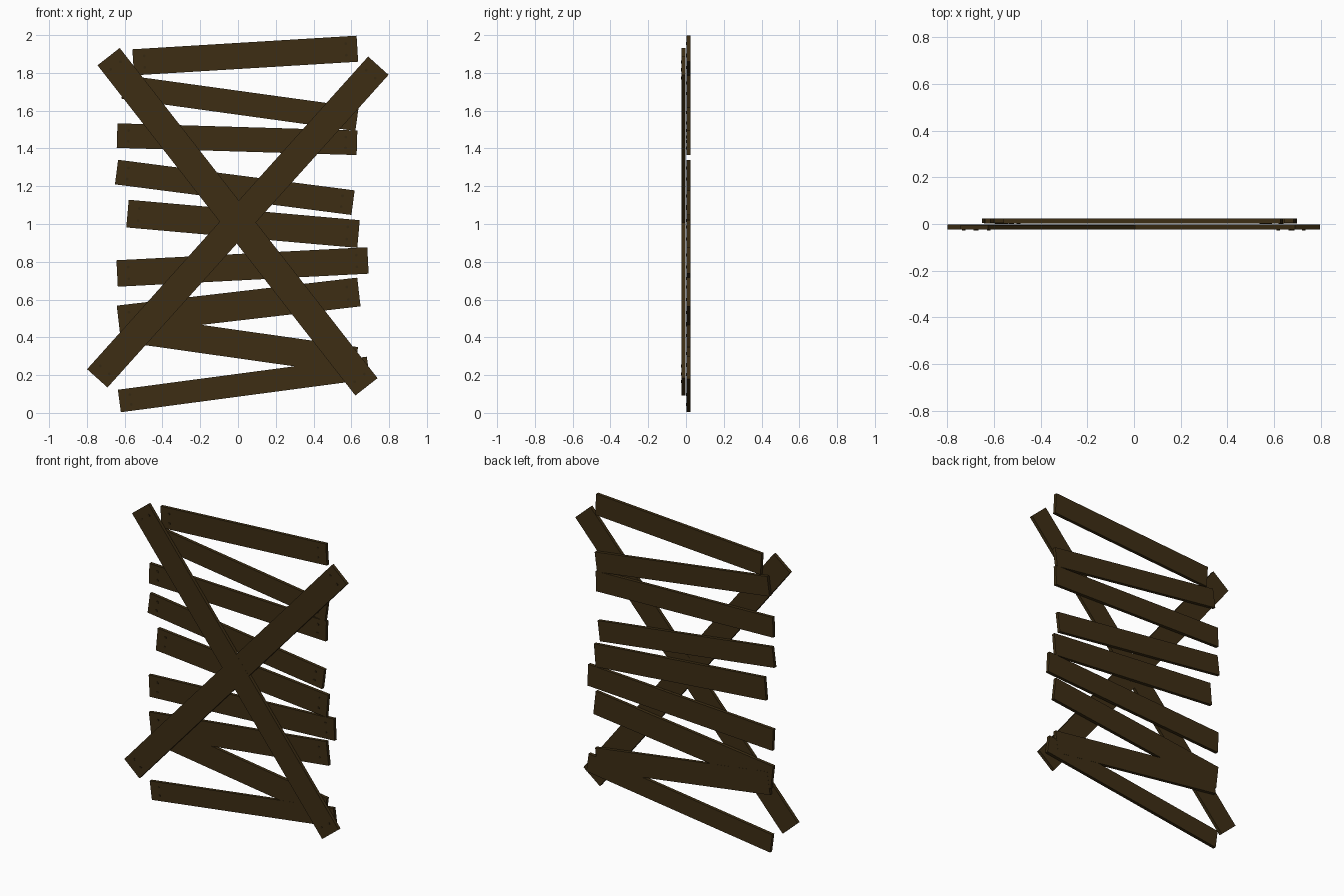
import bpy, bmesh, math
from mathutils import Matrix, Vector

if "Cube" in bpy.data.objects:
    bpy.data.objects.remove(bpy.data.objects["Cube"])


def material(name, rgb):
    m = bpy.data.materials.new(name)
    m.diffuse_color = (*rgb, 1)
    m.use_nodes = True
    m.node_tree.nodes["Principled BSDF"].inputs["Base Color"].default_value = m.diffuse_color
    return m


wood = material("dark brown wood", (0.047, 0.027, 0.007))
iron = material("dark nail brown", (0.036, 0.021, 0.006))


def finish(bm, name, mat):
    me = bpy.data.meshes.new(name)
    bm.to_mesh(me)
    bm.free()
    me.materials.append(mat)
    ob = bpy.data.objects.new(name, me)
    bpy.context.collection.objects.link(ob)


def plank(name, a, b, width, y0, y1):
    """Straight board between two end centres in the xz plane, with two nails at each end."""
    ax, az = a
    bx, bz = b
    length = math.hypot(bx - ax, bz - az)
    angle = math.atan2(bz - az, bx - ax)
    frame = (Matrix.Translation(((ax + bx) / 2, 0, (az + bz) / 2))
             @ Matrix.Rotation(-angle, 4, 'Y'))
    # board
    bm = bmesh.new()
    box = (frame @ Matrix.Translation((0, (y0 + y1) / 2, 0))
           @ Matrix.Diagonal((length, y1 - y0, width, 1)))
    bmesh.ops.create_cube(bm, size=1, matrix=box)
    finish(bm, name, wood)
    # low nail heads on the front face
    bm = bmesh.new()
    for end in (-1, 1):
        for side in (-1, 1):
            pos = Vector((end * (length / 2 - 0.06), y0, side * width * 0.22))
            bmesh.ops.create_cone(
                bm, cap_ends=True, segments=6, radius1=0.008, radius2=0.008,
                depth=0.006,
                matrix=frame @ Matrix.Translation(pos) @ Matrix.Rotation(math.pi / 2, 4, 'X'))
    finish(bm, name + "_nails", iron)


# crooked horizontal slats, top to bottom: left centre, right centre, width
slats = [
    ((-0.555, 1.856), (0.632, 1.928), 0.138),
    ((-0.608, 1.726), (0.630, 1.555), 0.126),
    ((-0.640, 1.468), (0.630, 1.430), 0.130),
    ((-0.643, 1.275), (0.609, 1.113), 0.131),
    ((-0.585, 1.055), (0.638, 0.947), 0.147),
    ((-0.640, 0.738), (0.688, 0.807), 0.140),
    ((-0.633, 0.492), (0.640, 0.640), 0.153),
    ((-0.610, 0.450), (0.625, 0.275), 0.148),
    ((-0.628, 0.063), (0.690, 0.238), 0.120),
]
for i, (a, b, w) in enumerate(slats):
    shift = 0.0006 * (i % 2)  # keeps overlapping boards apart
    plank(f"slat_{i + 1}", a, b, w, 0.003 + shift, 0.024 + shift)

# crossed braces on the front
plank("brace_falling", (-0.685, 1.886), (0.680, 0.138), 0.149, -0.0245, -0.0035)
plank("brace_rising", (-0.745, 0.183), (0.743, 1.838), 0.145, -0.024, -0.003)
